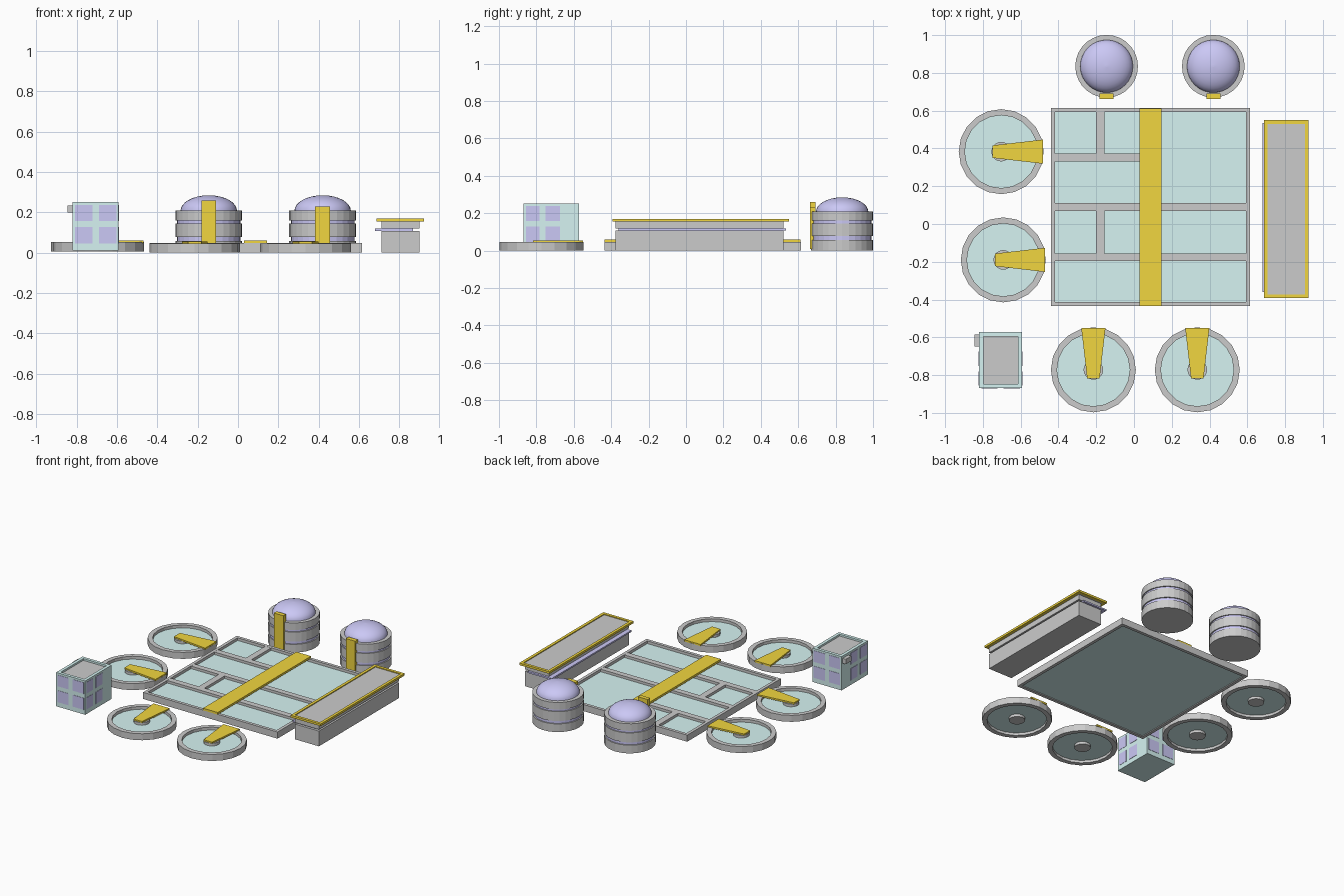
import bpy, math
from mathutils import Matrix

if "Cube" in bpy.data.objects:
    bpy.data.objects.remove(bpy.data.objects["Cube"])


def make_mat(name, col):
    m = bpy.data.materials.new(name)
    m.diffuse_color = (*col, 1)
    m.use_nodes = True
    m.node_tree.nodes["Principled BSDF"].inputs["Base Color"].default_value = m.diffuse_color
    return m


TEAL = make_mat("teal", (0.67, 0.90, 0.89))
GOLD = make_mat("gold", (0.88, 0.67, 0.05))
VIOLET = make_mat("violet", (0.60, 0.58, 0.92))


def mesh(name, verts, faces, mat=None):
    me = bpy.data.meshes.new(name)
    me.from_pydata(verts, [], faces)
    if mat:
        me.materials.append(mat)
    ob = bpy.data.objects.new(name, me)
    bpy.context.collection.objects.link(ob)
    return ob


def prism(name, outline, z0, z1, mat=None):
    n = len(outline)
    verts = [(x, y, z0) for x, y in outline] + [(x, y, z1) for x, y in outline]
    faces = [(i, (i + 1) % n, n + (i + 1) % n, n + i) for i in range(n)]
    faces += [tuple(range(n - 1, -1, -1)), tuple(range(n, 2 * n))]
    return mesh(name, verts, faces, mat)


def box(name, x0, x1, y0, y1, z0, z1, mat=None):
    return prism(name, [(x0, y0), (x1, y0), (x1, y1), (x0, y1)], z0, z1, mat)


def lathe(name, profile, cx, cy, n=20, mat=None, closed=False, smooth=False):
    """Spin an (r, z) profile; open profiles get end caps."""
    verts, faces, k = [], [], len(profile)
    for i in range(n):
        a = 2 * math.pi * i / n
        verts += [(cx + r * math.cos(a), cy + r * math.sin(a), z) for r, z in profile]
    for i in range(n):
        j = (i + 1) % n
        for p in range(k if closed else k - 1):
            q = (p + 1) % k
            faces.append((i * k + p, j * k + p, j * k + q, i * k + q))
    if not closed:
        faces.append(tuple(i * k for i in reversed(range(n))))
        faces.append(tuple(i * k + k - 1 for i in range(n)))
    ob = mesh(name, verts, faces, mat)
    if smooth:
        for f in ob.data.polygons:
            f.use_smooth = len(f.vertices) == 4
    return ob


def ring_frame(name, x0, x1, y0, y1, z0, z1, w, mat=None):
    """Rectangular frame with an open middle."""
    def rect(d):
        return [(x0 + d, y0 + d), (x1 - d, y0 + d), (x1 - d, y1 - d), (x0 + d, y1 - d)]
    verts = [(x, y, z) for d, z in ((0, z0), (0, z1), (w, z1), (w, z0)) for x, y in rect(d)]
    faces = [(4 * l + i, 4 * l + (i + 1) % 4, 4 * ((l + 1) % 4) + (i + 1) % 4, 4 * ((l + 1) % 4) + i)
             for l in range(4) for i in range(4)]
    return mesh(name, verts, faces, mat)


# Central basin: rim, water, dividers and walkway
ring_frame("basin_rim", -0.44, 0.615, -0.435, 0.615, 0, 0.047, 0.022)
box("basin_water", -0.42, 0.595, -0.415, 0.595, 0.006, 0.028, TEAL)
for x0, x1, y0, y1 in [
        (-0.42, 0.595, 0.07, 0.11), (-0.42, 0.595, -0.197, -0.155),
        (-0.42, 0.09, 0.332, 0.374), (0.06, 0.12, 0.11, 0.595),
        (-0.2, -0.155, 0.374, 0.595), (-0.2, -0.155, -0.155, 0.07)]:
    box("basin_divider", x0, x1, y0, y1, 0.02, 0.046)
box("basin_walkway", 0.03, 0.145, -0.435, 0.612, 0.045, 0.06, GOLD)

# Round settling tanks with hub and wedge-shaped arm
for cx, cy, ang, z in [(-0.703, 0.383, 0, 0.006), (-0.692, -0.19, 0, 0.006),
                       (-0.215, -0.772, 90, 0), (0.335, -0.772, 90, 0)]:
    lathe("settling_tank_rim", [(0.225, z), (0.225, z + 0.046), (0.193, z + 0.046), (0.193, z)],
          cx, cy, closed=True)
    lathe("settling_tank_water", [(0.195, z + 0.018), (0.195, z + 0.026)], cx, cy, mat=TEAL)
    lathe("settling_tank_hub", [(0.052, z), (0.052, z + 0.045)], cx, cy)
    arm = prism("settling_tank_arm", [(-0.045, -0.033), (0.222, -0.064), (0.222, 0.064), (-0.045, 0.033)],
                z + 0.043, z + 0.055, GOLD)
    arm.data.transform(Matrix.Translation((cx, cy, 0)) @ Matrix.Rotation(math.radians(ang), 4, 'Z'))

# Domed digesters with banded walls and a ladder strip
for cx, top in [(-0.145, 0.26), (0.42, 0.23)]:
    cy = 0.835
    lathe("digester_core", [(0.158, 0.03), (0.158, 0.2)], cx, cy, 28, VIOLET)
    for z0, z1 in [(0, 0.058), (0.078, 0.145), (0.16, 0.21)]:
        lathe("digester_band", [(0.166, z0), (0.166, z1)], cx, cy, 28)
    dome = [(0.14 * math.cos(t), 0.208 + 0.077 * math.sin(t))
            for t in [math.radians(88 * i / 8) for i in range(9)]]
    lathe("digester_dome", dome, cx, cy, 32, VIOLET, smooth=True)
    box("digester_ladder", cx - 0.037, cx + 0.037, 0.662, 0.692, 0.01, top, GOLD)

# Long hall: body split by a violet slab, rimmed roof
box("hall_lower_body", 0.712, 0.9, -0.378, 0.52, 0, 0.108)
box("hall_window_slab", 0.68, 0.868, -0.36, 0.535, 0.108, 0.119, VIOLET)
box("hall_upper_body", 0.712, 0.9, -0.378, 0.52, 0.119, 0.158)
ring_frame("hall_roof_rim", 0.688, 0.924, -0.393, 0.55, 0.155, 0.17, 0.02, GOLD)
box("hall_roof", 0.706, 0.906, -0.375, 0.532, 0.155, 0.164)

# Control building: shell, recessed roof, windows, wall unit
X0, X1, Y0, Y1 = -0.82, -0.592, -0.868, -0.573
box("control_body", X0, X1, Y0, Y1, 0.012, 0.236, TEAL)
ring_frame("control_parapet", X0, X1, Y0, Y1, 0.236, 0.252, 0.022, TEAL)
box("control_roof", X0 + 0.022, X1 - 0.022, Y0 + 0.022, Y1 - 0.022, 0.23, 0.239)
e = 0.002
for z0, z1 in [(0.045, 0.128), (0.158, 0.238)]:
    for x0, x1 in [(-0.808, -0.722), (-0.69, -0.603)]:
        box("control_window", x0, x1, Y0 - e, Y0 + e, z0, z1, VIOLET)
        box("control_window", x0, x1, Y1 - e, Y1 + e, z0, z1, VIOLET)
    for y0, y1 in [(-0.855, -0.782), (-0.752, -0.675)]:
        box("control_window", X0 - e, X0 + e, y0, y1, z0, z1, VIOLET)
        box("control_window", X1 - e, X1 + e, y0, y1, z0, z1, VIOLET)
box("control_wall_unit", -0.845, -0.82, -0.648, -0.585, 0.2, 0.235)
